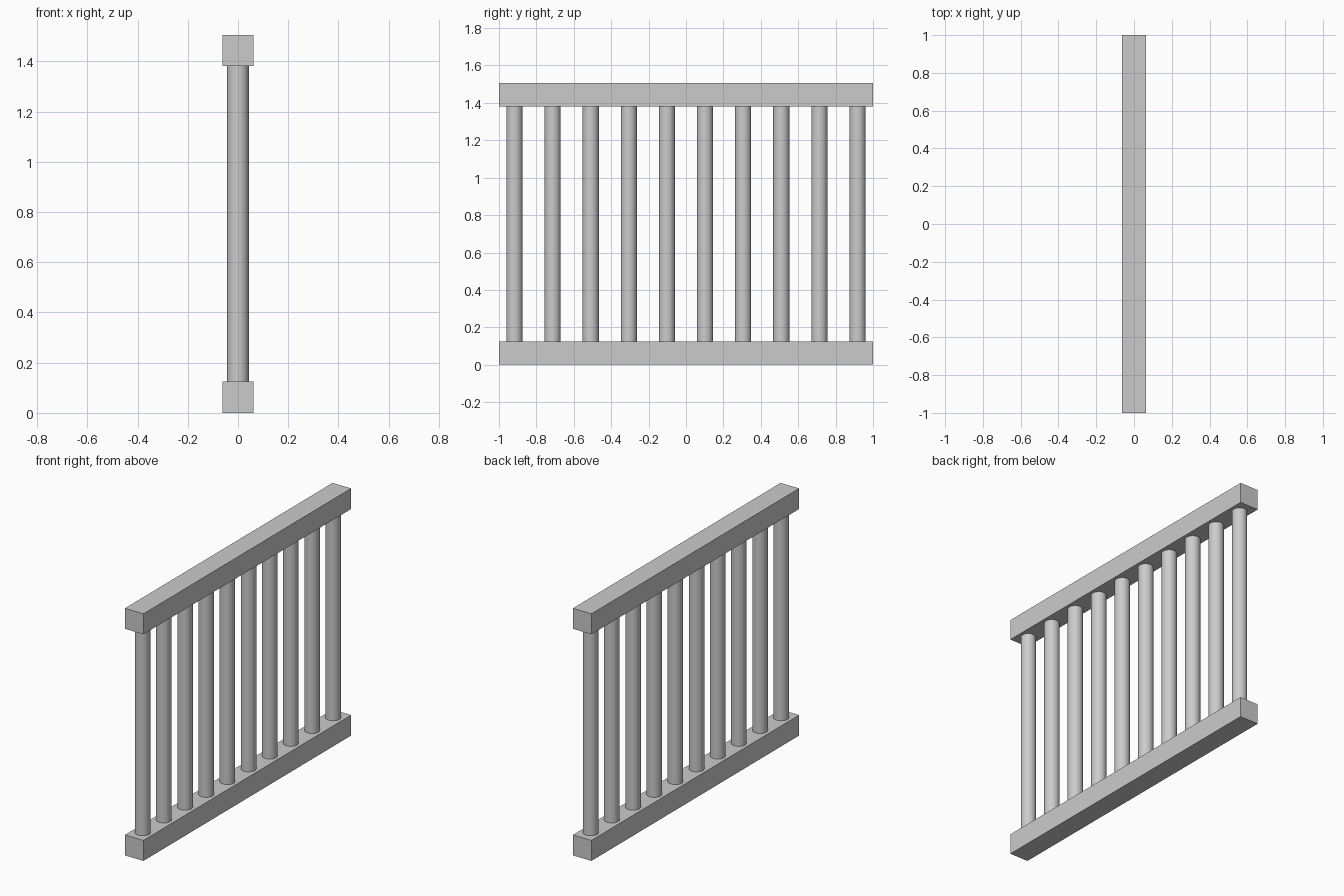
import bpy
import math

if "Cube" in bpy.data.objects:
    bpy.data.objects.remove(bpy.data.objects["Cube"])

LENGTH = 2.0
HEIGHT = 1.506
RAIL = 0.125          # square rail section
BAR_RADIUS = 0.043
BAR_COUNT = 10
END_Y = 0.917         # centre of the outermost bars


def add_rail(name, z):
    bpy.ops.mesh.primitive_cube_add(size=1, location=(0, 0, z))
    rail = bpy.context.object
    rail.name = name
    rail.scale = (RAIL, LENGTH, RAIL)
    bpy.ops.object.transform_apply(location=False, rotation=False, scale=True)


def add_bar(name, y):
    bpy.ops.mesh.primitive_cylinder_add(
        vertices=32, radius=BAR_RADIUS, depth=HEIGHT - 2 * RAIL,
        location=(0, y, HEIGHT / 2))
    bpy.context.object.name = name
    bpy.ops.object.shade_smooth_by_angle(angle=math.radians(30))


# Square rails along the bottom and top
add_rail("bottom_rail", RAIL / 2)
add_rail("top_rail", HEIGHT - RAIL / 2)

# Evenly spaced round bars between the rails
for i in range(BAR_COUNT):
    add_bar(f"bar_{i + 1}", -END_Y + 2 * END_Y * i / (BAR_COUNT - 1))
